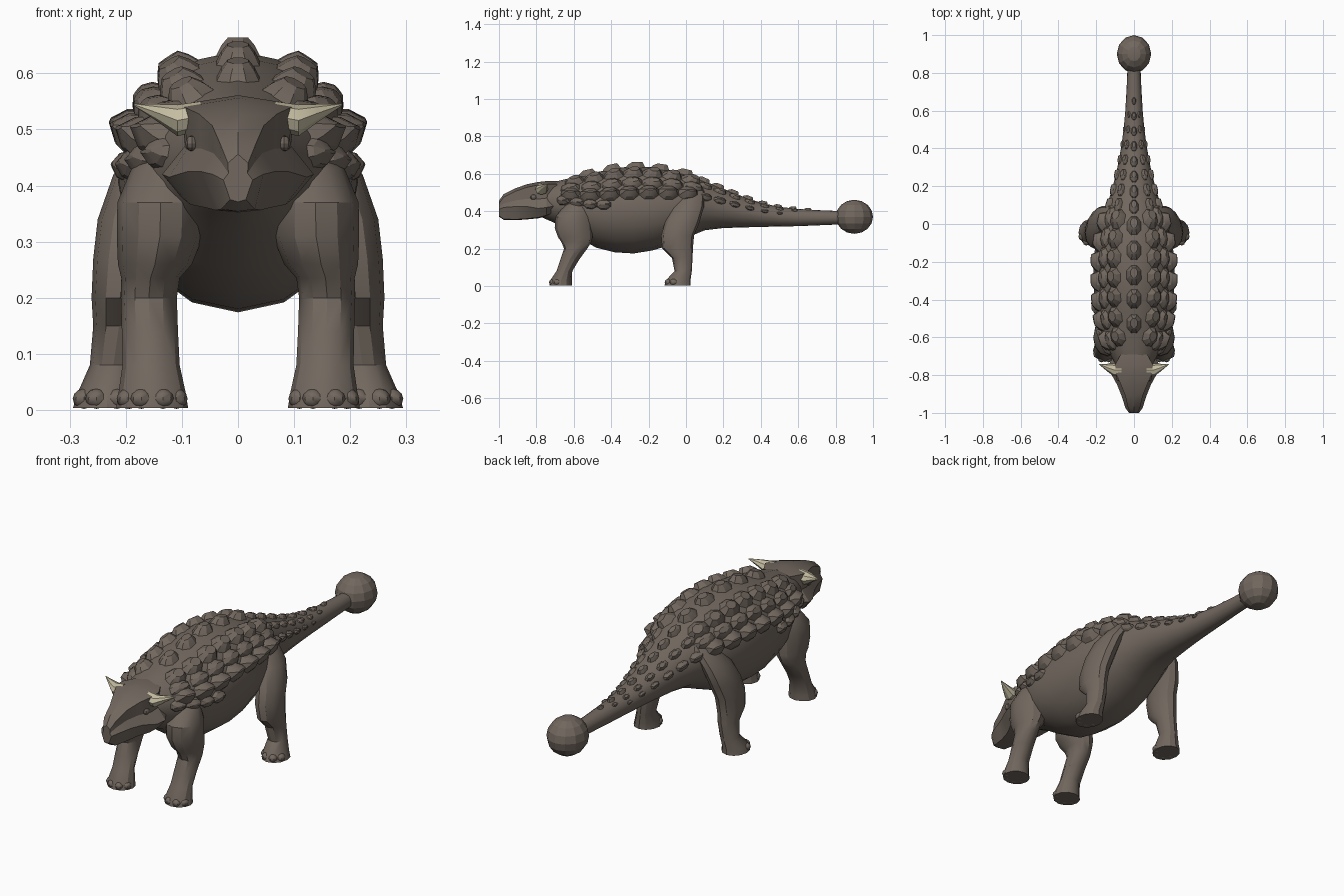
import bpy
import bmesh
import math
from mathutils import Matrix, Vector

if "Cube" in bpy.data.objects:
    bpy.data.objects.remove(bpy.data.objects["Cube"], do_unlink=True)


def make_material(name, colour):
    mat = bpy.data.materials.new(name)
    mat.use_nodes = True
    mat.diffuse_color = colour
    shader = mat.node_tree.nodes["Principled BSDF"]
    shader.inputs["Base Color"].default_value = colour
    shader.inputs["Roughness"].default_value = 0.9
    return mat


HIDE = make_material("brown hide", (0.165, 0.135, 0.112, 1))
HORN = make_material("cream horn", (0.56, 0.51, 0.36, 1))


def finish(name, bm, mat=HIDE, mirrored=False, angle=24):
    """Turn a bmesh into a shaded object, optionally mirrored left to right."""
    bmesh.ops.recalc_face_normals(bm, faces=bm.faces)
    mesh = bpy.data.meshes.new(name)
    bm.to_mesh(mesh)
    bm.free()
    mesh.materials.append(mat)
    obj = bpy.data.objects.new(name, mesh)
    bpy.context.collection.objects.link(obj)
    if mirrored:
        obj.modifiers.new("Mirror", "MIRROR").use_mirror_merge = False
    bpy.ops.object.select_all(action="DESELECT")
    obj.select_set(True)
    bpy.context.view_layer.objects.active = obj
    bpy.ops.object.shade_smooth_by_angle(angle=math.radians(angle))


def loft(bm, rings):
    """Skin a row of point rings and cap both ends."""
    loops = [[bm.verts.new(p) for p in ring] for ring in rings]
    count = len(loops[0])
    for a, b in zip(loops, loops[1:]):
        for i in range(count):
            j = (i + 1) % count
            bm.faces.new((a[i], a[j], b[j], b[i]))
    bm.faces.new(loops[0])
    bm.faces.new(loops[-1])


def ellipsoid(bm, centre, size, u=12, v=8):
    matrix = Matrix.Translation(centre) @ Matrix.Diagonal((*size, 1))
    bmesh.ops.create_uvsphere(bm, u_segments=u, v_segments=v, radius=1, matrix=matrix)


# Body and tail stations: y, underside, back, half width
BODY = [
    (-.80, .38, .53, .07), (-.72, .345, .553, .11), (-.65, .31, .57, .15),
    (-.56, .25, .59, .186), (-.48, .205, .608, .203), (-.38, .18, .63, .212),
    (-.28, .174, .64, .214), (-.18, .19, .636, .213), (-.08, .22, .62, .2),
    (.02, .265, .595, .175), (.1, .298, .56, .142), (.2, .31, .52, .112),
    (.3, .313, .48, .088), (.4, .316, .445, .069), (.5, .318, .423, .055),
    (.6, .32, .412, .046), (.72, .325, .405, .039), (.84, .33, .40, .034),
]


def station(y):
    for a, b in zip(BODY, BODY[1:]):
        if y <= b[0]:
            t = (y - a[0]) / (b[0] - a[0])
            return [p + (q - p) * t for p, q in zip(a, b)]
    return list(BODY[-1])


def skin(y, angle):
    """Point on the body, with angle measured from straight up."""
    _, low, high, width = station(y)
    half = (high - low) / 2
    return Vector((width * math.sin(angle), y, (low + high) / 2 + half * math.cos(angle)))


bm = bmesh.new()
loft(bm, [[skin(s[0], math.tau * i / 16) for i in range(16)] for s in BODY])
finish("body_and_tail", bm)

# Tail club
bm = bmesh.new()
ellipsoid(bm, (0, .9, .37), (.091, .1, .091))
finish("tail_club", bm, angle=15)

# Head stations: y, top, top half width, cheek height, cheek half width, jaw, jaw half width
HEAD = [
    (-1, .44, .018, .41, .026, .375, .014),
    (-.975, .475, .032, .42, .045, .358, .03),
    (-.91, .507, .046, .425, .066, .356, .04),
    (-.85, .528, .07, .425, .09, .36, .055),
    (-.79, .54, .096, .415, .123, .366, .085),
    (-.745, .545, .1, .42, .135, .378, .1),
    (-.69, .545, .07, .43, .1, .4, .06),
]
bm = bmesh.new()
rings = []
for y, top, wide, mid, cheek, low, jaw in HEAD:
    brow = top * .4 + mid * .6
    half = [(wide, top), (wide * .95, brow), (cheek, mid), (jaw, low)]
    ring = [(0, y, top + .016)] + [(x, y, z) for x, z in half]
    ring += [(0, y, low - .004)] + [(-x, y, z) for x, z in reversed(half)]
    rings.append(ring)
loft(bm, rings)
finish("head", bm, angle=30)

# Eyes
bm = bmesh.new()
ellipsoid(bm, (.082, -.815, .475), (.012, .018, .014), 8, 6)
finish("eyes", bm, mirrored=True)


# Horns sweeping outwards and back
def horn_ring(centre, length, height):
    corners = [math.tau * i / 8 for i in range(8)]
    return [Vector(centre) + Vector((0, length * math.cos(a), height * math.sin(a))) for a in corners]


bm = bmesh.new()
loft(bm, [horn_ring((.066, -.772, .524), .034, .026), horn_ring((.108, -.772, .516), .034, .028),
          horn_ring((.142, -.76, .529), .02, .016), horn_ring((.185, -.742, .544), .002, .002)])
finish("horns", bm, HORN, mirrored=True)

# Leg stations: z, x, y, half width, half length
FRONT_LEG = [
    (.004, .153, -.67, .064, .06), (.03, .153, -.668, .06, .058),
    (.08, .155, -.65, .051, .042), (.14, .157, -.622, .05, .05),
    (.2, .159, -.59, .05, .062), (.235, .156, -.586, .052, .08),
    (.26, .148, -.592, .066, .092), (.31, .139, -.602, .077, .1),
    (.37, .138, -.6, .077, .098), (.43, .128, -.58, .062, .07),
    (.48, .105, -.56, .035, .04),
]
HIND_LEG = [
    (.004, .234, -.045, .06, .07), (.03, .232, -.042, .054, .066),
    (.08, .222, -.015, .042, .046), (.15, .212, -.02, .046, .055),
    (.2, .21, -.045, .051, .082), (.27, .203, -.045, .055, .088),
    (.34, .193, -.02, .057, .092), (.42, .17, .01, .052, .085),
    (.5, .115, .035, .045, .065), (.55, .07, .045, .02, .04),
]
for name, stations in (("front", FRONT_LEG), ("hind", HIND_LEG)):
    bm = bmesh.new()
    corners = [math.tau * i / 12 for i in range(12)]
    loft(bm, [[(x + w * math.cos(a), y + l * math.sin(a), z) for a in corners]
              for z, x, y, w, l in stations])
    finish(name + "_legs", bm, mirrored=True, angle=30)
    # Toes fan around the front of the foot
    z, x, y, w, l = stations[0]
    bm = bmesh.new()
    for turn in (-66, -24, 24, 66):
        a = math.radians(turn)
        centre = (x + w * .74 * math.sin(a), y - l * .74 * math.cos(a), .02)
        ellipsoid(bm, centre, (.02, .022, .018), 8, 6)
    finish(name + "_toes", bm, mirrored=True, angle=40)


# Armour plates: broad mounds standing on the skin, steeper behind
def plate(bm, y, degrees, length, width, height, ridge):
    angle = math.radians(degrees)
    e = .01
    along = (skin(y + e, angle) - skin(y - e, angle)).normalized()
    around = skin(y, angle + e) - skin(y, angle - e)
    normal = around.cross(along).normalized()
    if normal.z * math.cos(angle) + normal.x * math.sin(angle) < 0:
        normal.negate()
    side = along.cross(normal)
    origin = skin(y, angle)

    def ring(scale, lift, shift, narrow=1.0):
        points = []
        for i in range(8):
            a = math.tau * (i + .5) / 8
            points.append(origin + side * (width * scale * narrow * math.cos(a)) + normal * lift
                          + along * (length * (scale * math.sin(a) + shift)))
        return points

    loft(bm, [ring(1.25, -.015, 0), ring(.9, height * .4, .06), ring(.55, height, .22, ridge)])


def plate_row(name, start, end, step, degrees, length, width, height,
              taper=0.0, ridge=1.0, mirrored=True):
    """Evenly spaced plates; taper shrinks them toward the tail."""
    bm = bmesh.new()
    count = round((end - start) / step)
    for i in range(count + 1):
        size = 1 - taper * i / count
        plate(bm, start + step * i, degrees, length * size, width * size, height * size, ridge)
    finish(name, bm, mirrored=mirrored)


plate_row("spine_plates", -.53, -.01, .13, 0, .05, .036, .024, mirrored=False)
plate_row("tail_spine_plates", .09, .65, .08, 0, .04, .024, .018, .5, mirrored=False)
plate_row("back_plates", -.6, .02, .105, 31, .05, .04, .026)
plate_row("upper_flank_plates", -.62, .04, .11, 50, .052, .034, .02, ridge=.7)
plate_row("flank_spikes", -.62, .02, .105, 66, .052, .036, .036, ridge=.2)
plate_row("shoulder_spikes", -.66, -.44, .073, 82, .038, .026, .02, ridge=.25)
plate_row("tail_upper_plates", .1, .58, .08, 36, .04, .022, .016, .55)
plate_row("tail_side_plates", .1, .5, .08, 68, .04, .022, .02, .6, ridge=.3)
